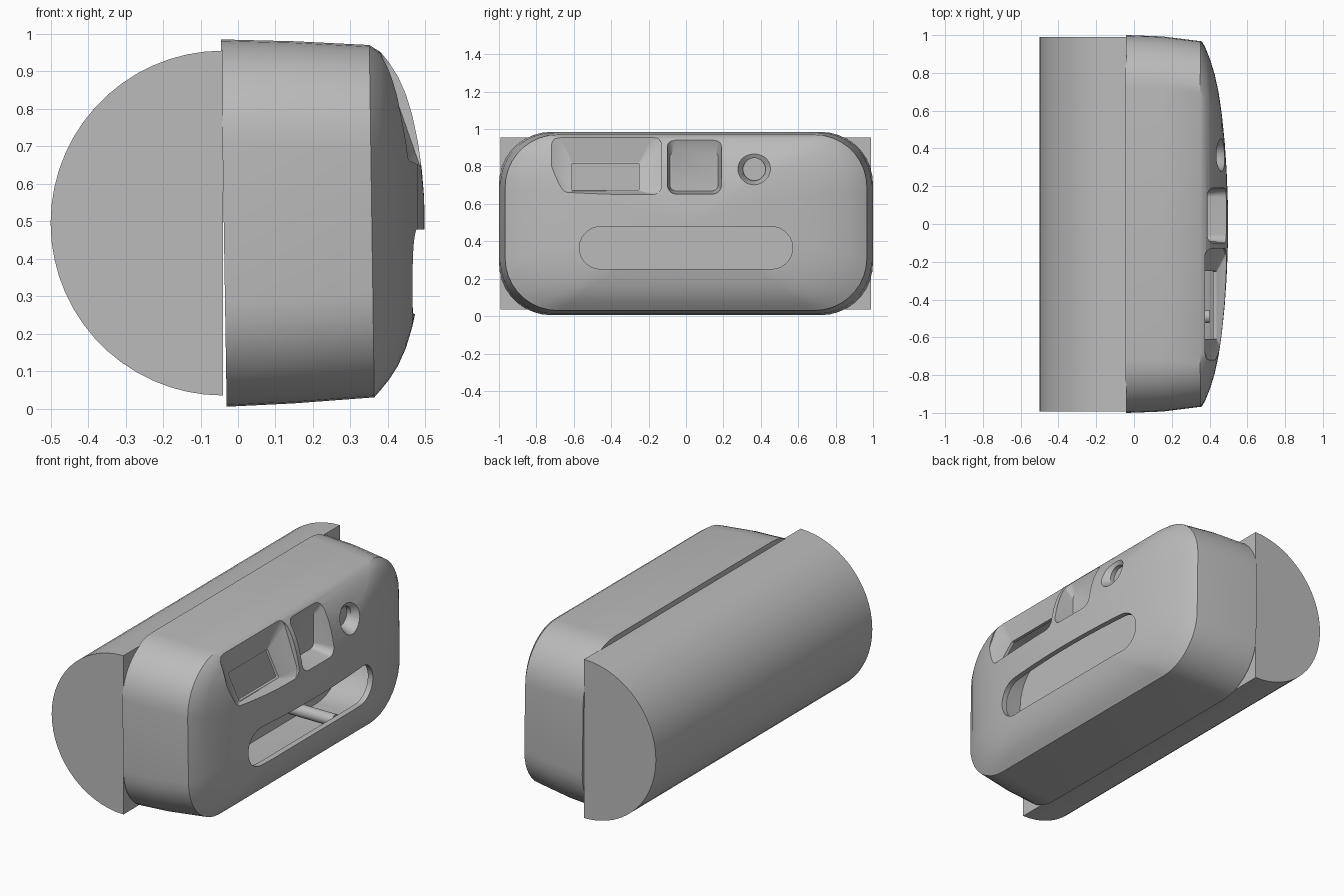
import bpy, bmesh, math

if "Cube" in bpy.data.objects:
    bpy.data.objects.remove(bpy.data.objects["Cube"])

grey = bpy.data.materials.new("plain_grey")
grey.use_nodes = True
grey.diffuse_color = (0.5, 0.5, 0.5, 1)
grey.node_tree.nodes["Principled BSDF"].inputs["Base Color"].default_value = (0.5, 0.5, 0.5, 1)


def ring(x, cy, cz, hy, hz, r, tilt=0, n=9):
    """Rounded rectangle across the x axis, optionally leaning with height."""
    pts = []
    for k, (sy, sz) in enumerate([(1, 1), (-1, 1), (-1, -1), (1, -1)]):
        for i in range(n + 1):
            a = math.pi / 2 * (k + i / n)
            z = sz * (hz - r) + r * math.sin(a)
            pts.append((x + tilt * z, cy + sy * (hy - r) + r * math.cos(a), cz + z))
    return pts


def loft(name, rings):
    """Closed skin through a list of matching rings."""
    bm = bmesh.new()
    rows = [[bm.verts.new(p) for p in pts] for pts in rings]
    for a, b in zip(rows, rows[1:]):
        for i in range(len(a)):
            j = (i + 1) % len(a)
            bm.faces.new((a[i], a[j], b[j], b[i]))
    bm.faces.new(rows[0])
    bm.faces.new(rows[-1])
    bmesh.ops.remove_doubles(bm, verts=bm.verts, dist=1e-5)
    bmesh.ops.recalc_face_normals(bm, faces=bm.faces)
    me = bpy.data.meshes.new(name)
    bm.to_mesh(me)
    bm.free()
    me.materials.append(grey)
    ob = bpy.data.objects.new(name, me)
    bpy.context.collection.objects.link(ob)
    return ob


def activate(ob):
    bpy.ops.object.select_all(action='DESELECT')
    ob.select_set(True)
    bpy.context.view_layer.objects.active = ob


def cut(target, cutter):
    cutter.hide_render = True
    mod = target.modifiers.new("cut", 'BOOLEAN')
    mod.operation = 'DIFFERENCE'
    mod.solver = 'EXACT'
    mod.object = cutter
    activate(target)
    bpy.ops.object.modifier_apply(modifier=mod.name)
    bpy.data.objects.remove(cutter)


# Domed shell: tapering sides, then shrinking rings up to the crown
DOME = [(1, .357), (.96, .38), (.9, .403), (.82, .427), (.72, .448), (.6, .465),
        (.45, .48), (.3, .49), (.15, .496), (.03, .498)]


def shell(name, inset=0, back=-.038, lean=-.016):
    sides = [(back, .495, 1.0, .49, lean), (.15, .497, .993, .483, 0)]
    rings = [ring(x, 0, cz, hy - inset, hz - inset, .28 - inset, t) for x, cz, hy, hz, t in sides]
    for s, x in DOME:
        rings.append(ring(x - inset, 0, .5, (.967 - inset) * s, (.47 - inset) * s,
                          (.28 - inset) * s, -.014 if s == 1 else 0))
    return loft(name, rings)


# Front pockets, each a list of rings from the mouth inwards
POCKETS = {
    "wide_window": [(.6, -.425, .805, .295, .155, .05, 0), (.43, -.425, .805, .295, .155, .05, -.35),
                    (.4, -.43, .745, .185, .075, .005, -.5)],
    "square_window": [(.6, .045, .805, .145, .155, .05, 0), (.45, .045, .805, .145, .155, .05, -.35),
                      (.365, .043, .775, .128, .105, .03, 0)],
    "round_window": [(.6, .365, .785, .088, .088, .088, 0), (.465, .365, .785, .088, .088, .088, -.3),
                     (.425, .365, .785, .06, .06, .06, 0), (.4, .365, .785, .06, .06, .06, 0)],
}


def pocket(name, grow=0):
    return loft(name + "_cutter", [ring(x - grow, cy, cz, hy + grow, hz + grow, r + grow, t)
                                   for x, cy, cz, hy, hz, r, t in POCKETS[name]])


# Hollow interior that leaves a wall around every pocket
cavity = shell("cavity", .03, 0, 0)
for name in POCKETS:
    cut(cavity, pocket(name, .018))

body = shell("body_shell")
cut(body, cavity)
for name in POCKETS:
    cut(body, pocket(name))

# Openings into the interior
cut(body, loft("slot_cutter", [ring(x, 0, .365, .57, .113, .113) for x in (.6, .25)]))
cut(body, loft("window_hole_cutter", [ring(x, -.43, .745, .18, .072, .005) for x in (.5, .3)]))

# Half-round rear grip
arc = []
for i in range(31):
    a = math.radians(90 + 6 * i)
    arc.append((-.04 + .46 * math.cos(a), .495 + .46 * math.sin(a)))
grip = loft("rear_grip", [[(x, y, z) for x, z in arc] for y in (-.992, .99)])

# Inner posts
posts = [loft(side + "_post", [ring(x, y, .195, .035, .035, .035) for x in (-.02, .4)])
         for side, y in (("right", -.49), ("left", .32))]

for ob in [body, grip] + posts:
    activate(ob)
    bpy.ops.object.shade_smooth_by_angle(angle=math.radians(30))
